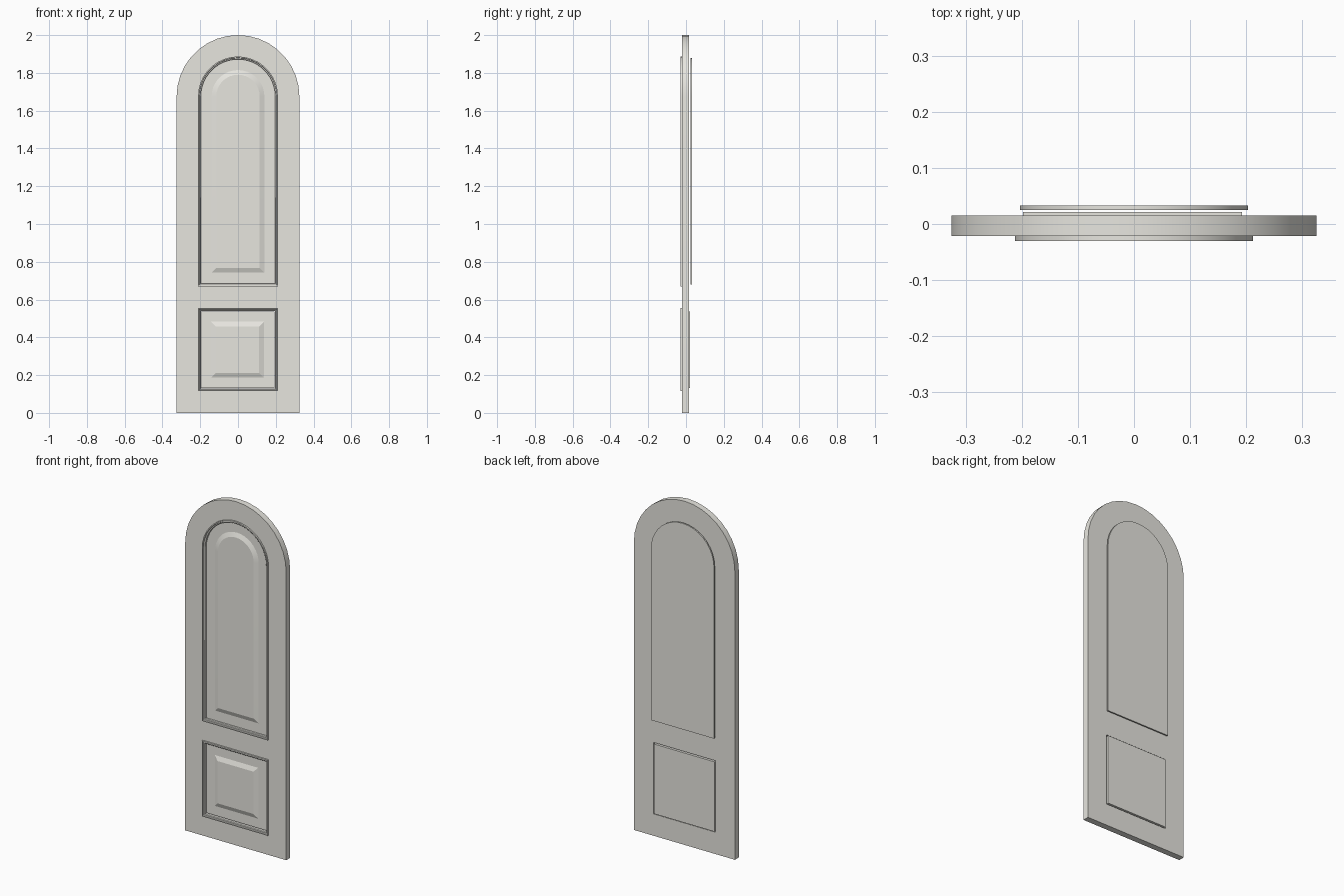
import bpy, bmesh, math

if "Cube" in bpy.data.objects:
    bpy.data.objects.remove(bpy.data.objects["Cube"])

paint = bpy.data.materials.new("warm_white_paint")
paint.diffuse_color = (0.80, 0.79, 0.74, 1.0)
paint.use_nodes = True
paint.node_tree.nodes["Principled BSDF"].inputs["Base Color"].default_value = paint.diffuse_color


def outline(w, z0, top, arched, inset=0.0):
    """Closed outline in x/z; 'top' is the spring line of the arch, or the flat top edge."""
    w, z0 = w - inset, z0 + inset
    pts = [(-w, z0), (w, z0)]
    if arched:
        n = 18
        pts += [(w * math.cos(math.pi * i / n), top + w * math.sin(math.pi * i / n))
                for i in range(n + 1)]
    else:
        pts += [(w, top - inset), (-w, top - inset)]
    return pts


def finish(obj, angle=30):
    obj.data.materials.clear()
    obj.data.materials.append(paint)
    bpy.ops.object.select_all(action='DESELECT')
    obj.select_set(True)
    bpy.context.view_layer.objects.active = obj
    bpy.ops.object.shade_smooth_by_angle(angle=math.radians(angle))


def sweep(name, shape, profile, capped, angle=30):
    """Skin an (inset, y) profile around an outline; cap the ends or leave them open."""
    bm = bmesh.new()
    rings = [[bm.verts.new((x, y, z)) for x, z in outline(*shape, inset)]
             for inset, y in profile]
    for a, b in zip(rings, rings[1:]):
        for i in range(len(a)):
            j = (i + 1) % len(a)
            bm.faces.new((a[i], a[j], b[j], b[i]))
    if capped:
        bm.faces.new(rings[0])
        bm.faces.new(rings[-1])
    bmesh.ops.recalc_face_normals(bm, faces=bm.faces)
    mesh = bpy.data.meshes.new(name)
    bm.to_mesh(mesh)
    bm.free()
    obj = bpy.data.objects.new(name, mesh)
    bpy.context.collection.objects.link(obj)
    finish(obj, angle)
    return obj


# Openings in the door leaf
UPPER = (0.20, 0.682, 1.675, True)
LOWER = (0.20, 0.127, 0.543, False)

# Arched door leaf with two openings
curve = bpy.data.curves.new("door_leaf", 'CURVE')
curve.dimensions = '2D'
curve.fill_mode = 'BOTH'
curve.extrude = 0.018
for shape in ((0.325, 0.0, 1.675, True), UPPER, LOWER):
    pts = outline(*shape)
    spline = curve.splines.new('POLY')
    spline.points.add(len(pts) - 1)
    for p, (x, z) in zip(spline.points, pts):
        p.co = (x, z, 0, 1)
    spline.use_cyclic_u = True
leaf = bpy.data.objects.new("door_leaf", curve)
leaf.location.y = -0.003
leaf.rotation_euler.x = math.pi / 2
bpy.context.collection.objects.link(leaf)
leaf.select_set(True)
bpy.context.view_layer.objects.active = leaf
bpy.ops.object.convert(target='MESH')
finish(bpy.context.object)

# Raised front mouldings around both openings
moulding = [(-0.012, -0.021), (-0.012, -0.030), (-0.006, -0.030),
            (-0.004, -0.025), (0.0, -0.024), (0.003, -0.021), (0.003, -0.010)]
sweep("upper_moulding", UPPER, moulding, False)
sweep("lower_moulding", LOWER, moulding, False)

# Panels with a crisp bevelled front field
field = [(0.0, -0.010), (0.06, -0.010), (0.085, -0.020)]
sweep("upper_panel", UPPER, [(0.0, 0.012)] + field, True, 14)
lower = sweep("lower_panel", LOWER, [(0.005, 0.021), (0.005, -0.010)] + field[1:], True, 14)
lower.location.x = -0.0025

# Thin arched plate standing just off the back
sweep("upper_back_plate", UPPER, [(-0.003, 0.033), (-0.003, 0.025)], True)
